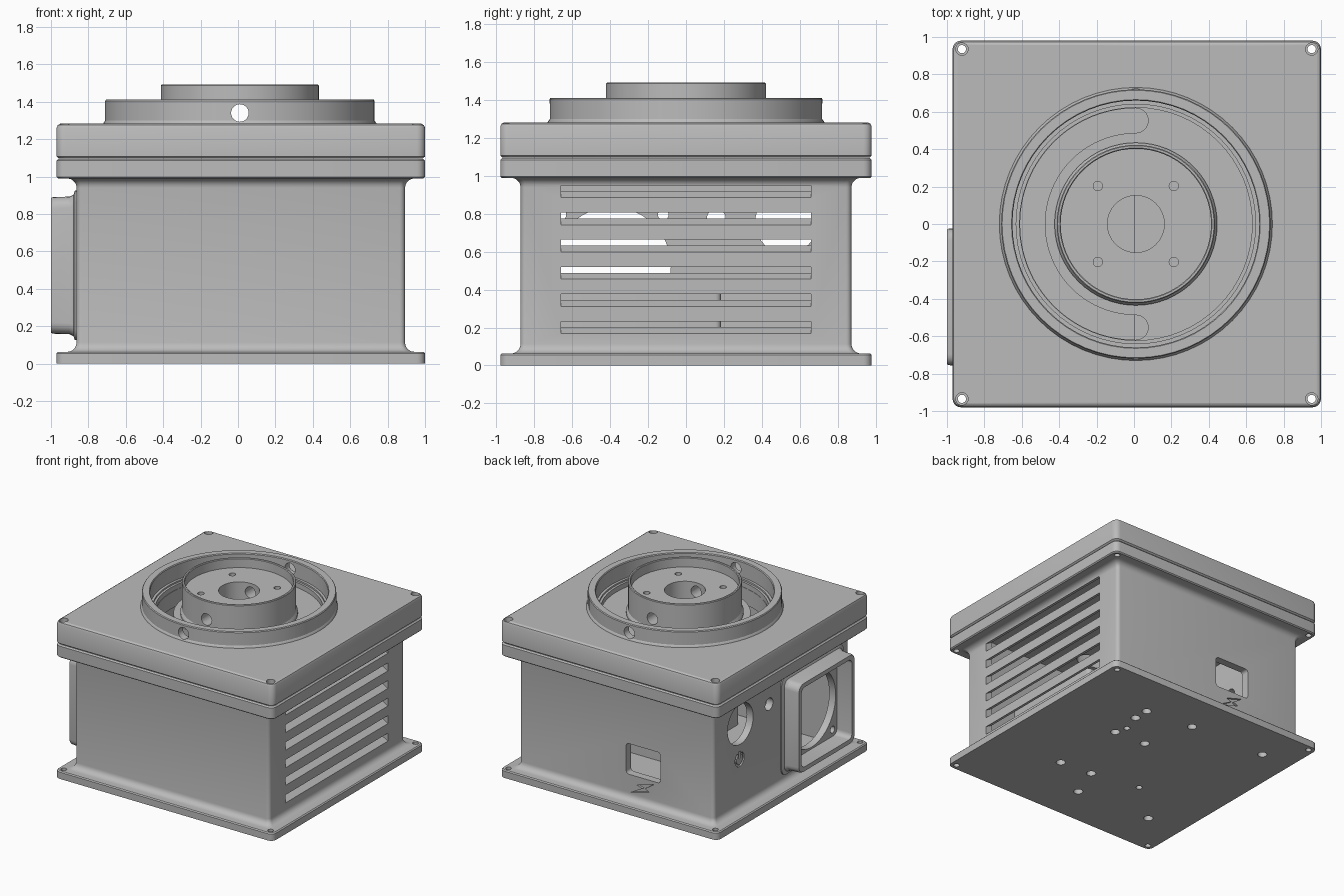
import bpy, bmesh, math
from math import sin, cos, pi

old = bpy.data.objects.get("Cube")
if old:
    bpy.data.objects.remove(old, do_unlink=True)

grey = bpy.data.materials.new("plain_grey")
grey.use_nodes = True
grey.diffuse_color = (0.5, 0.5, 0.5, 1)
grey.node_tree.nodes["Principled BSDF"].inputs["Base Color"].default_value = (0.5, 0.5, 0.5, 1)

CX = 0.015          # centre of the housing in x
AX = 0.01           # centre of the round parts in x


def place(a, b, c, axis):
    """Map outline coordinates (a, b) and depth c to a point."""
    return {"X": (c, a, b), "Y": (a, c, b), "Z": (a, b, c)}[axis]


def skin(name, rings, closed=False):
    """Join rings of points into a solid."""
    bm = bmesh.new()
    loops = [[bm.verts.new(p) for p in ring] for ring in rings]
    n = len(loops[0])
    pairs = list(zip(loops, loops[1:]))
    if closed:
        pairs.append((loops[-1], loops[0]))
    else:
        bm.faces.new(loops[0])
        bm.faces.new(loops[-1])
    for lo, hi in pairs:
        for i in range(n):
            j = (i + 1) % n
            bm.faces.new((lo[i], lo[j], hi[j], hi[i]))
    bmesh.ops.recalc_face_normals(bm, faces=bm.faces)
    mesh = bpy.data.meshes.new(name)
    bm.to_mesh(mesh)
    bm.free()
    mesh.materials.append(grey)
    ob = bpy.data.objects.new(name, mesh)
    bpy.context.scene.collection.objects.link(ob)
    return ob


def prism(name, outline, lo, hi, axis="Z"):
    return skin(name, [[place(a, b, c, axis) for a, b in outline] for c in (lo, hi)])


def circle(a, b, r, n=24):
    return [(a + r * cos(2 * pi * i / n), b + r * sin(2 * pi * i / n)) for i in range(n)]


def rounded(a, b, ha, hb, r, n=5):
    pts = []
    for k, (sa, sb) in enumerate(((1, 1), (-1, 1), (-1, -1), (1, -1))):
        for i in range(n + 1):
            t = pi / 2 * (k + i / n)
            pts.append((a + sa * (ha - r) + r * cos(t), b + sb * (hb - r) + r * sin(t)))
    return pts


def arc_slot(a, b, r, w, t0, t1, n=40):
    """Curved slot of half width w with round ends."""
    def point(t, rad):
        return (a + rad * cos(t), b + rad * sin(t))
    def end(t, turn):
        ca, cb = point(t, r)
        return [(ca + w * cos(turn + i * pi / 10), cb + w * sin(turn + i * pi / 10)) for i in range(1, 10)]
    ts = [t0 + (t1 - t0) * i / n for i in range(n + 1)]
    return ([point(t, r + w) for t in ts] + end(t1, t1)
            + [point(t, r - w) for t in reversed(ts)] + end(t0, t0 + pi))


def lathe(name, profile, n=64):
    return skin(name, [[(AX + r * cos(2 * pi * i / n), r * sin(2 * pi * i / n), z) for r, z in profile]
                       for i in range(n)], closed=True)


def cut(ob, *cutters):
    bpy.context.view_layer.objects.active = ob
    for c in cutters:
        mod = ob.modifiers.new("cut", "BOOLEAN")
        mod.operation, mod.solver, mod.object = "DIFFERENCE", "EXACT", c
        c.hide_render = True
        bpy.ops.object.modifier_apply(modifier=mod.name)
        bpy.data.objects.remove(c, do_unlink=True)


def hole(a, b, r, lo, hi, axis="Z", n=24):
    return prism("cutter", circle(a, b, r, n), lo, hi, axis)


def block(a, b, ha, hb, r, lo, hi, axis="Z"):
    return prism("cutter", rounded(a, b, ha, hb, r), lo, hi, axis)


def stacked(name, levels):
    """Square housing shape from (inset, height) levels."""
    return skin(name, [[(x, y, z) for x, y in rounded(CX, 0, 0.985 - d, 0.98 - d, 0.045 - d * 0.15)]
                       for d, z in levels])


# Housing: base flange, filleted walls and top flange
INSET, F = 0.107, 0.05
fillet = [(INSET - F + F * cos(t * pi / 10), F - F * sin(t * pi / 10)) for t in range(5, -1, -1)]
housing = stacked("housing", [(0, 0), (0, 0.055), (0.008, 0.063)]
                  + [(d, 0.063 + z) for d, z in fillet]
                  + [(d, 0.99 - z) for d, z in reversed(fillet)]
                  + [(0.008, 0.99), (0, 0.998), (0, 1.085), (0.01, 1.095)])
cut(housing, block(CX, 0, 0.82, 0.81, 0.03, 0.06, 1.2))

# Sloping vents on one side
for i in range(6):
    z = 0.17 + 0.1435 * i
    cut(housing, prism("cutter", [(0.95, z - 0.035), (0.95, z + 0.03), (0.77, z + 0.135), (0.77, z + 0.07)],
                       -0.66, 0.66, "Y"))

# Fan opening with its screw holes, cable openings
FY, FZ = -0.39, 0.525
cut(housing, hole(FY, FZ, 0.31, -0.95, -0.75, "X", 48),
    *[hole(FY + sy * 0.27, FZ + sz * 0.27, 0.028, -0.95, -0.75, "X") for sy in (-1, 1) for sz in (-1, 1)],
    hole(0.53, 0.755, 0.165, -0.95, -0.75, "X", 40),
    hole(0.16, 0.775, 0.05, -0.95, -0.75, "X"),
    block(-0.225, 0.395, 0.155, 0.125, 0.025, 0.75, 0.95, "Y"))

# Shallow engraved marks: bolt, ring with bar
bolt = [(0.11, -0.06), (0.0, 0.0), (0.05, 0.015), (-0.1, 0.06), (-0.02, 0.005), (-0.06, -0.015)]
cut(housing, prism("cutter", [(-0.22 + a, 0.185 + b) for a, b in bolt], 0.855, 0.95, "Y"),
    prism("cutter", arc_slot(0.54, 0.47, 0.05, 0.009, pi * 0.7, pi * 2.3), -0.95, -0.85, "X"),
    block(0.54, 0.505, 0.009, 0.03, 0.005, -0.95, -0.85, "X"))

# Screw holes under the base
for x, y in ((0.38, 0.6), (0.38, 0.47), (0.36, 0.21), (0.08, 0.22), (-0.03, 0.64), (-0.7, 0.66),
             (0.38, -0.4), (0.1, -0.38), (0.0, -0.65), (-0.66, -0.62)):
    cut(housing, hole(x, y, 0.035, -0.1, 0.04))
for x, y in ((0.33, 0.31), (-0.31, -0.31)):
    cut(housing, hole(x, y, 0.024, -0.1, 0.04))

# Lid with rounded top edge, central well and curved slot
lid = stacked("lid", [(0.012, 1.097), (0, 1.107), (0, 1.26), (0.006, 1.275), (0.02, 1.283)])
cut(lid, hole(AX, 0, 0.64, 1.23, 1.5, "Z", 64), hole(AX, 0, 0.153, 1.0, 1.5, "Z", 32),
    prism("cutter", arc_slot(AX, 0, 0.553, 0.066, pi / 2, pi * 1.5), 1.0, 1.5))

# Corner screw holes through lid and flanges
for sx in (-1, 1):
    for sy in (-1, 1):
        x, y = CX + sx * 0.935, sy * 0.935
        cut(lid, hole(x, y, 0.033, 1.25, 1.5), hole(x, y, 0.022, 1.0, 1.5))
        cut(housing, hole(x, y, 0.022, -0.5, 1.5))

# Outer ring and stepped hub
ring = lathe("outer_ring", [(0.732, 1.27), (0.73, 1.285), (0.72, 1.3), (0.72, 1.405), (0.715, 1.412),
                            (0.665, 1.412), (0.66, 1.405), (0.66, 1.27), (0.622, 1.27), (0.622, 1.21), (0.732, 1.21)])
hub = lathe("hub", [(0.152, 1.1), (0.152, 1.415), (0.402, 1.415), (0.402, 1.487), (0.407, 1.492),
                    (0.418, 1.492), (0.423, 1.487), (0.423, 1.27), (0.435, 1.25), (0.435, 1.225), (0.2, 1.225), (0.2, 1.1)])
for part in (ring, hub):
    cut(part, hole(AX, 1.34, 0.047, -1, 1, "Y"))
cut(hub, *[hole(AX + sx * 0.203, sy * 0.203, 0.025, 1.36, 1.6) for sx in (-1, 1) for sy in (-1, 1)])

# Fan duct on the side wall
duct = skin("fan_duct", [[(x, y, z) for y, z in rounded(FY, FZ, h, h, 0.06)]
                         for h, x in ((0.4, -0.855), (0.4, -0.872), (0.378, -0.88), (0.368, -0.9),
                                      (0.365, -0.99), (0.36, -1.0))])
cut(duct, block(FY, FZ, 0.325, 0.325, 0.04, -1.1, -0.8, "X"))

# Mounting block inside
block(0.3, -0.255, 0.3, 0.44, 0.03, 0.05, 0.48).name = "inner_block"

# Smooth curved surfaces, keep edges crisp
for ob in bpy.context.scene.objects:
    ob.select_set(ob.type == "MESH")
bpy.context.view_layer.objects.active = housing
bpy.ops.object.shade_smooth_by_angle(angle=math.radians(30))
